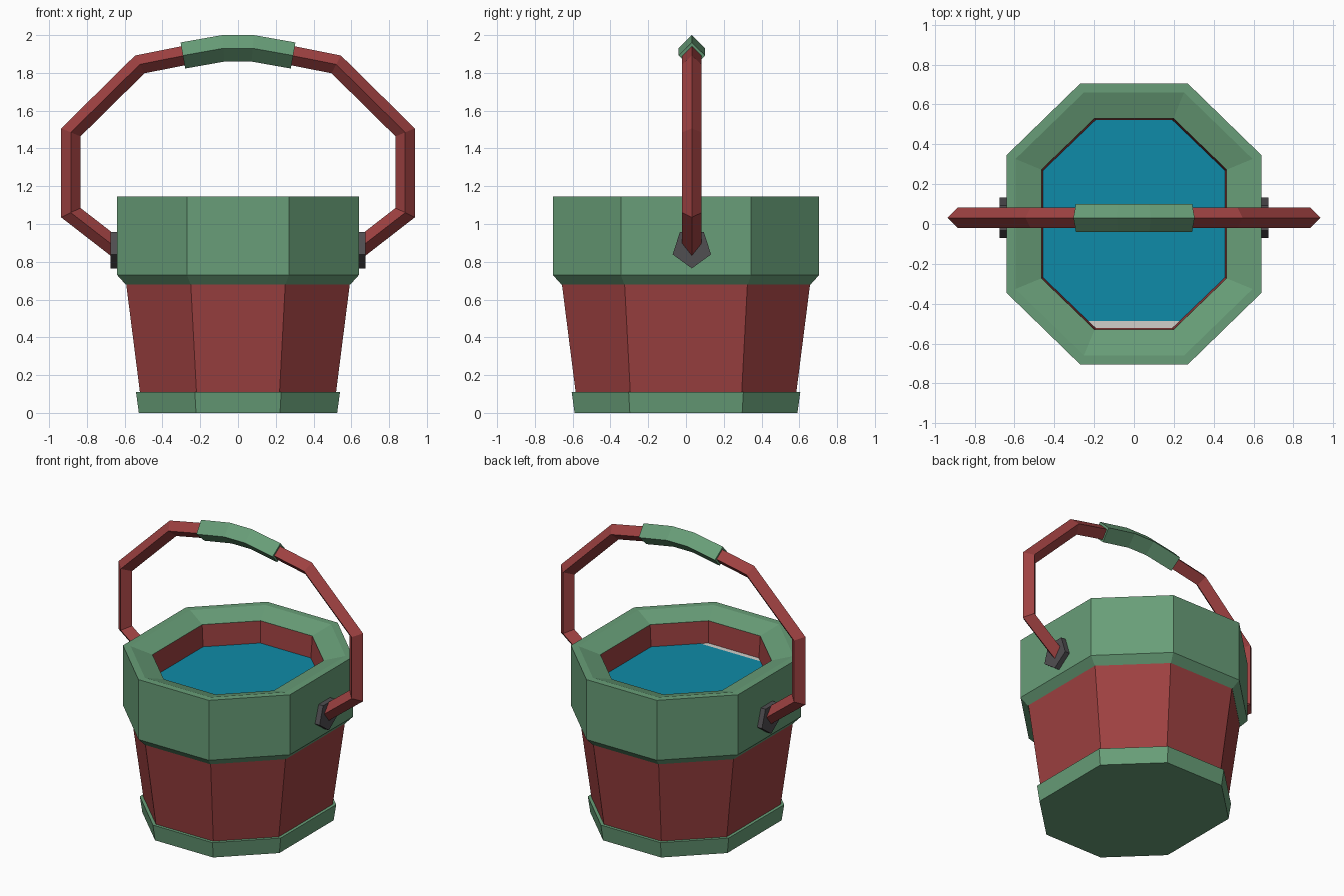
import bpy, bmesh, math
from mathutils import Vector

cube = bpy.data.objects.get("Cube")
if cube:
    bpy.data.objects.remove(cube, do_unlink=True)


def material(name, hex_code):
    rgb = [int(hex_code[i:i + 2], 16) / 255 for i in (0, 2, 4)]
    col = [c / 12.92 if c < 0.04 else ((c + 0.055) / 1.055) ** 2.4 for c in rgb] + [1]
    m = bpy.data.materials.new(name)
    m.use_nodes = True
    m.diffuse_color = col
    bsdf = next(n for n in m.node_tree.nodes if n.type == 'BSDF_PRINCIPLED')
    bsdf.inputs["Base Color"].default_value = col
    return m


GREEN = material("green paint", "689E78")
RED = material("red paint", "9E4141")
WATER = material("blue water", "0F8BA8")
FOAM = material("pale foam", "D2D0CA")
IRON = material("dark iron", "504E51")


def finish(name, bm, *mats):
    bmesh.ops.recalc_face_normals(bm, faces=bm.faces)
    mesh = bpy.data.meshes.new(name)
    bm.to_mesh(mesh)
    bm.free()
    for m in mats:
        mesh.materials.append(m)
    obj = bpy.data.objects.new(name, mesh)
    bpy.context.scene.collection.objects.link(obj)
    return obj


def octagon(inset, z):
    """Long octagon, moved inwards by the inset."""
    k = inset * math.tan(math.pi / 8)
    hx, hy, cx, cy = 0.64 - inset, 0.705 - inset, 0.27 - k, 0.345 - k
    quarter = [(hx, cy), (cx, hy)]
    half = quarter + [(-x, y) for x, y in reversed(quarter)]
    return [Vector((x, y, z)) for x, y in half + [(-x, -y) for x, y in half]]


def loft(name, rings, mat, loop=False):
    """Join rings of points; close the ends, or join last to first."""
    bm = bmesh.new()
    rows = [[bm.verts.new(p) for p in ring] for ring in rings]
    n = len(rows[0])
    pairs = list(zip(rows, rows[1:]))
    if loop:
        pairs.append((rows[-1], rows[0]))
    else:
        bm.faces.new(rows[0])
        bm.faces.new(rows[-1])
    for a, b in pairs:
        for i in range(n):
            j = (i + 1) % n
            bm.faces.new((a[i], a[j], b[j], b[i]))
    return finish(name, bm, mat)


def diamond_bar(name, right_half, radius, y, mat):
    """Sweep a diamond section along a path mirrored in x."""
    pts = [Vector((x, y, z)) for x, z in right_half]
    pts += [Vector((-p.x, y, p.z)) for p in reversed(pts)]
    rings = []
    for i, p in enumerate(pts):
        a = (p - pts[i - 1]).normalized() if i else None
        b = (pts[i + 1] - p).normalized() if i + 1 < len(pts) else a
        a = a or b
        t = (a + b).normalized()
        normal = Vector((-t.z, 0, t.x)) * (radius / t.dot(a))
        side = Vector((0, radius, 0))
        rings.append([p + normal, p + side, p - normal, p - side])
    return loft(name, rings, mat)


# Bucket: base hoop, tapered body with hollow top, thick rim
loft("base_hoop", [octagon(d, z) for d, z in
                   [(0.115, 0), (0.10, 0.11), (0.13, 0.11)]], GREEN)
loft("bucket_body", [octagon(d, z) for d, z in
                     [(0.122, 0.1), (0.047, 0.69), (0.06, 1.08), (0.174, 1.1),
                      (0.184, 0.95), (0.19, 0.9)]], RED)
loft("rim", [octagon(d, z) for d, z in
             [(0.045, 0.68), (0, 0.73), (0, 1.145), (0.045, 1.145),
              (0.175, 1.1), (0.1, 0.9)]], GREEN, loop=True)

# Water surface with a pale strip along the front edge
bm = bmesh.new()
bm.faces.new([bm.verts.new(p) for p in octagon(0.183, 0.95)])
bmesh.ops.bisect_plane(bm, geom=bm.verts[:] + bm.edges[:] + bm.faces[:],
                       plane_co=(0, -0.486, 0), plane_no=(0, 1, 0))
for f in bm.faces:
    f.material_index = int(f.calc_center_median().y < -0.486)
water = finish("water", bm, WATER, FOAM)

# Handle with grip
HANDLE_Y = 0.031
diamond_bar("handle", [(0.64, 0.87), (0.885, 1.06), (0.885, 1.485),
                       (0.52, 1.845), (0.293, 1.89), (0.078, 1.93)],
            0.051, HANDLE_Y, RED)
diamond_bar("handle_grip", [(0.292, 1.892), (0.078, 1.93)], 0.07, HANDLE_Y, GREEN)

# Five-sided pivots, point down
for side, label in ((1, "left"), (-1, "right")):
    rings = []
    for x in (0.62, 0.675):
        angles = [math.tau * i / 5 - math.pi / 2 for i in range(5)]
        rings.append([Vector((side * x, HANDLE_Y + 0.107 * math.cos(a),
                              0.872 + 0.107 * math.sin(a))) for a in angles])
    loft(label + "_pivot", rings, IRON)
